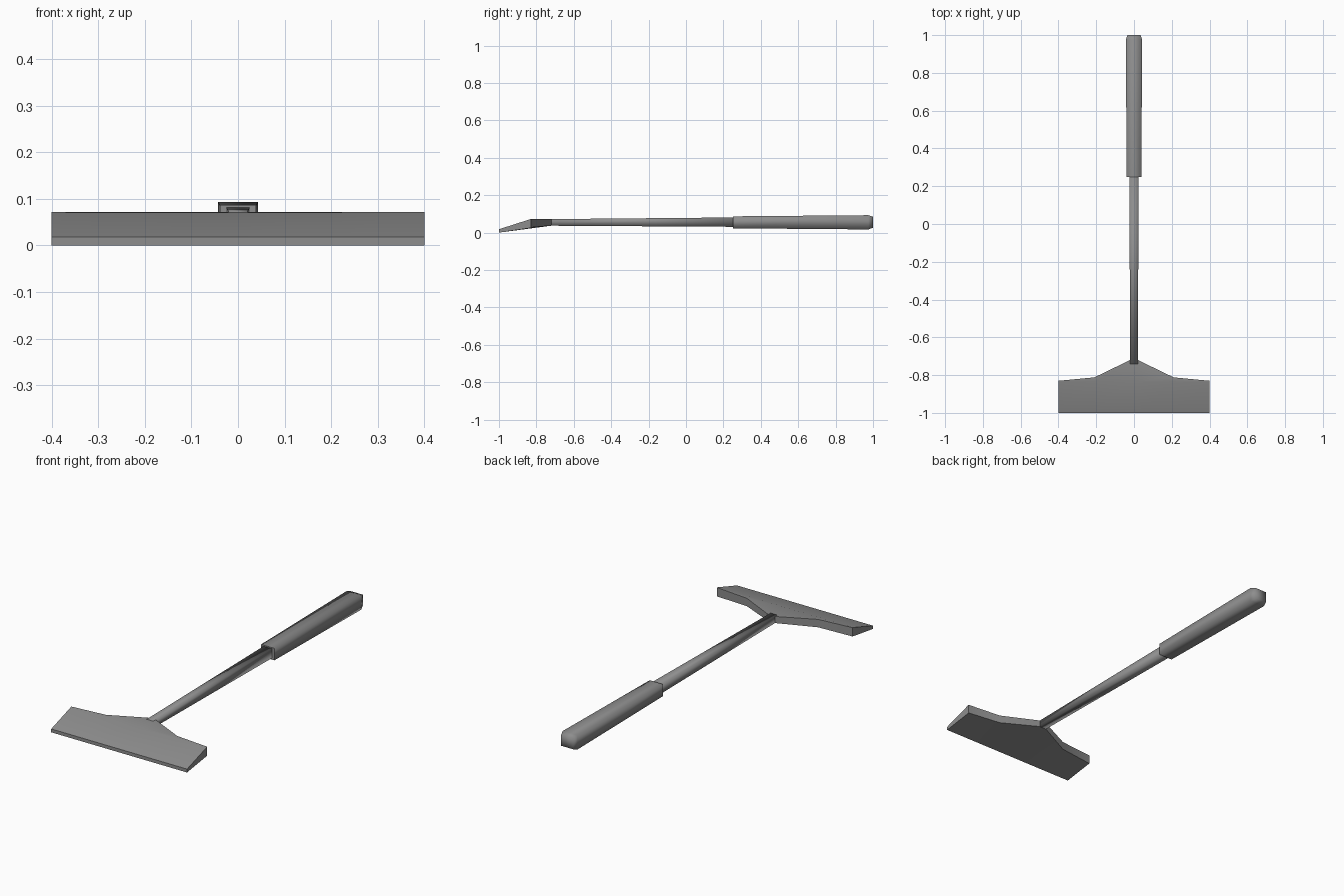
import bpy
import bmesh
import math

cube = bpy.data.objects.get("Cube")
if cube:
    bpy.data.objects.remove(cube, do_unlink=True)

grey = bpy.data.materials.new("mid grey")
grey.use_nodes = True
colour = (0.27, 0.27, 0.27, 1)
grey.diffuse_color = colour
grey.node_tree.nodes["Principled BSDF"].inputs["Base Color"].default_value = colour


def finish(bm, name, angle):
    """Turn the bmesh into a shaded object."""
    bmesh.ops.recalc_face_normals(bm, faces=bm.faces[:])
    mesh = bpy.data.meshes.new(name)
    bm.to_mesh(mesh)
    bm.free()
    mesh.materials.append(grey)
    obj = bpy.data.objects.new(name, mesh)
    bpy.context.collection.objects.link(obj)
    bpy.ops.object.select_all(action='DESELECT')
    obj.select_set(True)
    bpy.context.view_layer.objects.active = obj
    bpy.ops.object.shade_smooth_by_angle(angle=math.radians(angle))
    return obj


def loft(name, sections, sharp_start=False):
    """Rectangular sections along y: (y, half width, bottom, top)."""
    bm = bmesh.new()
    rings = [[bm.verts.new(p) for p in ((-w, y, b), (w, y, b), (w, y, t), (-w, y, t))]
             for y, w, b, t in sections]
    for a, b in zip(rings, rings[1:]):
        for i in range(4):
            j = (i + 1) % 4
            bm.faces.new((a[i], a[j], b[j], b[i]))
    start = bm.faces.new(rings[0])
    bm.faces.new(rings[-1])
    obj = finish(bm, name, 100)
    if sharp_start:
        for e in obj.data.edges:
            if all(abs(obj.data.vertices[v].co.y - sections[0][0]) < 1e-4 for v in e.vertices):
                e.use_edge_sharp = True
    return obj


# Scraper blade: columns across x, each (x, back y, back bottom z)
half = [(0.4, -0.83, 0.025), (0.21, -0.812, 0.03), (0.02, -0.72, 0.037)]
columns = [(-x, y, b) for x, y, b in half] + half[::-1]
bm = bmesh.new()
loops = []
for x, back, bottom in columns:
    points = [(x, -1, 0), (x, -1, 0.018), (x, -0.835, 0.071),
              (x, back, 0.072), (x, back, bottom)]
    loops.append([bm.verts.new(p) for p in points])
for a, b in zip(loops, loops[1:]):
    for i in range(5):
        j = (i + 1) % 5
        bm.faces.new((a[i], a[j], b[j], b[i]))
bm.faces.new(loops[0])
bm.faces.new(loops[-1])
finish(bm, "blade", 40)

# Tapered shaft and square grip with a chamfered end
loft("shaft", [(-0.74, 0.02, 0.037, 0.072), (0.26, 0.025, 0.031, 0.081)])
loft("grip", [(0.25, 0.039, 0.023, 0.087), (0.975, 0.043, 0.017, 0.093),
              (1.0, 0.035, 0.026, 0.085)], True)
